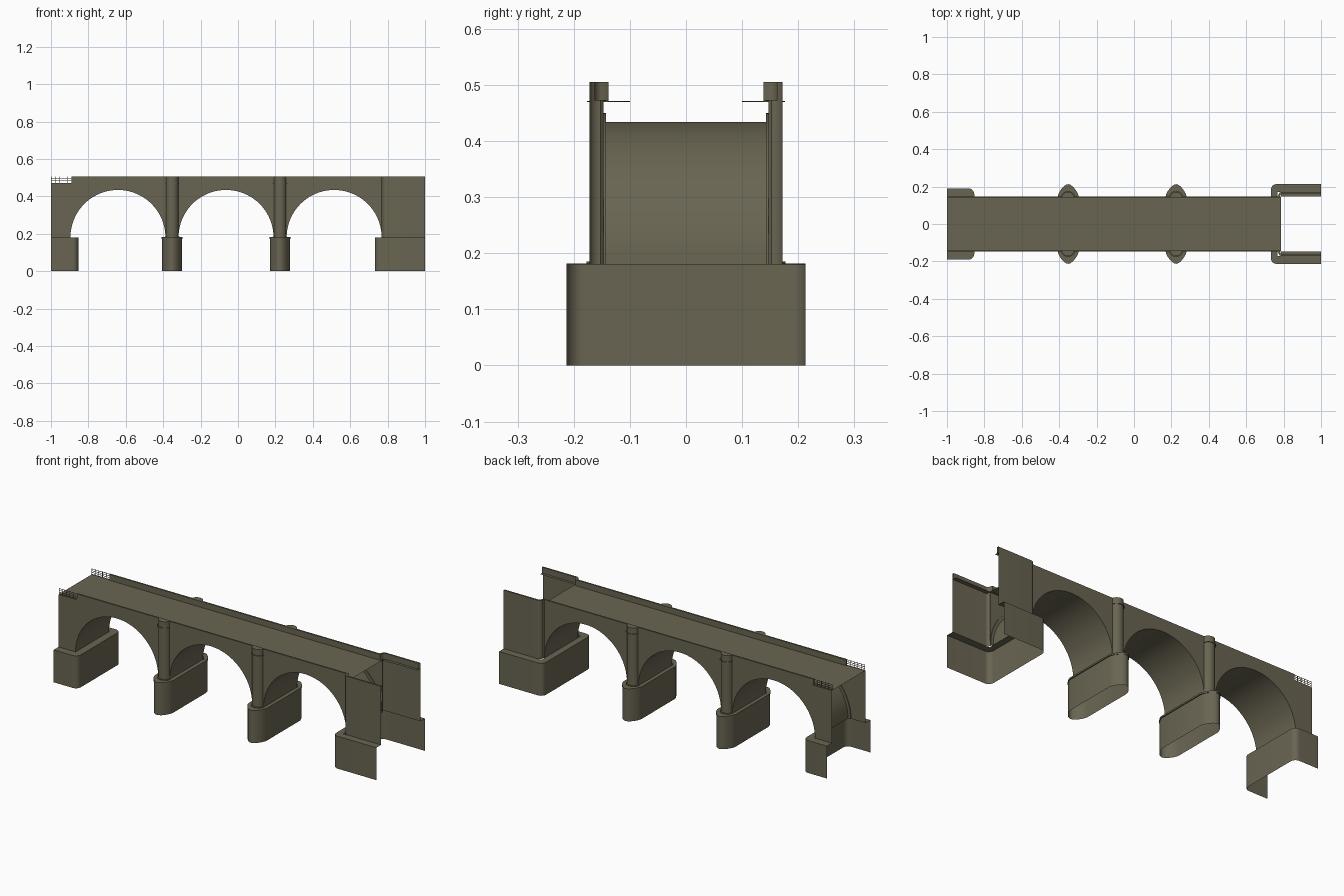
import bpy, bmesh, math
from mathutils import Vector

if "Cube" in bpy.data.objects:
    bpy.data.objects.remove(bpy.data.objects["Cube"])

stone = bpy.data.materials.new("olive stone")
stone.diffuse_color = (0.142, 0.130, 0.085, 1)
stone.use_nodes = True
stone.node_tree.nodes["Principled BSDF"].inputs["Base Color"].default_value = stone.diffuse_color

ARCHES = (-0.642, -0.064, 0.514)   # arch centres
PIERS = (-0.352, 0.225)            # pier centres
SPRING, R_IN, R_OUT = 0.18, 0.254, 0.27
DECK, TOP = 0.472, 0.505
N = 40


def finish(bm, name, ref=None, inward=False, smooth=True):
    """Make an object; open sheets are turned away from (or toward) ref."""
    bmesh.ops.remove_doubles(bm, verts=bm.verts, dist=1e-5)
    bmesh.ops.recalc_face_normals(bm, faces=bm.faces)
    if ref is not None:
        tot = sum(f.normal.dot(f.calc_center_median() - Vector(ref)) * f.calc_area() for f in bm.faces)
        if (tot < 0) != inward:
            bmesh.ops.reverse_faces(bm, faces=bm.faces)
    me = bpy.data.meshes.new(name)
    bm.to_mesh(me)
    bm.free()
    me.materials.append(stone)
    ob = bpy.data.objects.new(name, me)
    bpy.context.collection.objects.link(ob)
    if smooth:
        bpy.ops.object.select_all(action='DESELECT')
        ob.select_set(True)
        bpy.context.view_layer.objects.active = ob
        bpy.ops.object.shade_smooth_by_angle(angle=math.radians(35))
    return ob


def face(bm, pts):
    return bm.faces.new([bm.verts.new(p) for p in pts])


def wall(bm, path, z0, z1):
    """Vertical sheet along a plan path."""
    for (x0, y0), (x1, y1) in zip(path, path[1:]):
        face(bm, [(x0, y0, z0), (x1, y1, z0), (x1, y1, z1), (x0, y0, z1)])


def prism(bm, outline, z0, z1, bottom=True):
    """Solid from a plan outline, optionally open below."""
    wall(bm, outline + outline[:1], z0, z1)
    if bottom:
        face(bm, [(x, y, z0) for x, y in outline])
    face(bm, [(x, y, z1) for x, y in outline])


def box(bm, x0, x1, y0, y1, z0, z1):
    prism(bm, [(x0, y0), (x1, y0), (x1, y1), (x0, y1)], z0, z1)


def arc(cx, cy, r, a0, a1, n):
    return [(cx + r * math.cos(math.radians(a0 + (a1 - a0) * i / n)),
             cy + r * math.sin(math.radians(a0 + (a1 - a0) * i / n))) for i in range(n + 1)]


# vaults
for i, c in enumerate(ARCHES):
    bm = bmesh.new()
    for (x0, z0), (x1, z1) in zip(arc(c, SPRING, R_IN, 180, 0, N), arc(c, SPRING, R_IN, 180, 0, N)[1:]):
        face(bm, [(x0, -0.147, z0), (x1, -0.147, z1), (x1, 0.147, z1), (x0, 0.147, z0)])
    finish(bm, f"arch_vault_{i + 1}", (c, 0, SPRING), inward=True)

# deck, wider between the right wing walls
bm = bmesh.new()
face(bm, [(-1, -0.147, DECK), (0.785, -0.147, DECK), (0.785, 0.147, DECK), (-1, 0.147, DECK)])
for s in (-1, 1):
    face(bm, [(0.785, s * 0.147, DECK), (1, s * 0.147, DECK), (1, s * 0.17, DECK), (0.785, s * 0.17, DECK)])
finish(bm, "deck", (0, 0, 0), smooth=False)

for s, side in ((-1, "front"), (1, "back")):
    # spandrel wall: strips from the arch curves up to the deck
    low = [(-1, SPRING)]
    for c in ARCHES:
        low += arc(c, SPRING, R_IN, 180, 0, N)
    low.append((0.785, SPRING))
    bm = bmesh.new()
    y = s * 0.147
    for (x0, z0), (x1, z1) in zip(low, low[1:]):
        if abs(x1 - x0) > 1e-6:
            face(bm, [(x0, y, z0), (x1, y, z1), (x1, y, DECK), (x0, y, DECK)])
    finish(bm, f"{side}_spandrel_wall", (0, 0, 0.3), smooth=False)

    # arch rings flush behind the wall face
    for i, c in enumerate(ARCHES):
        bm = bmesh.new()
        p, q = arc(c, SPRING, R_IN, 180, 0, N), arc(c, SPRING, R_OUT, 180, 0, N)
        ya, yb = s * 0.1425, s * 0.147
        for k in range(N):
            (a, b), (d, e), (f, g), (h, j) = p[k], p[k + 1], q[k + 1], q[k]
            face(bm, [(a, ya, b), (d, ya, e), (f, ya, g), (h, ya, j)])
            face(bm, [(h, ya, j), (f, ya, g), (f, yb, g), (h, yb, j)])
        finish(bm, f"{side}_arch_ring_{i + 1}")

    # parapet
    bm = bmesh.new()
    box(bm, -0.888, 0.776, s * 0.138, s * 0.147, DECK - 0.001, TOP)
    finish(bm, f"{side}_parapet", smooth=False)

    # right wing wall stepping outward, with parapet thickness on top
    outer = [(0.767, 0.147)] + arc(0.792, 0.152, 0.02, 180, 90, 8) + [(1, 0.172)]
    inner = [(0.776, 0.138)] + arc(0.797, 0.147, 0.016, 180, 90, 8) + [(1, 0.163)]
    outer = [(x, s * v) for x, v in outer]
    inner = [(x, s * v) for x, v in inner]
    bm = bmesh.new()
    wall(bm, outer, SPRING, TOP)
    wall(bm, inner, DECK, TOP)
    for a, b, c, d in zip(outer, outer[1:], inner[1:], inner):
        face(bm, [(*p, TOP) for p in (a, b, c, d)])
    finish(bm, f"{side}_wing_wall", (0.85, 0, 0.3))

    # railing at the left end
    bm = bmesh.new()
    for k in range(4):
        z = 0.474 + k * 0.0098
        box(bm, -1, -0.888, s * 0.142, s * 0.144, z - 0.001, z + 0.001)
    for k in range(6):
        x = -0.999 + k * 0.022
        box(bm, x - 0.001, x + 0.001, s * 0.142, s * 0.144, DECK, TOP)
    finish(bm, f"{side}_railing", smooth=False)

    # half-round columns with a round plate at deck level and a base collar
    for i, c in enumerate(PIERS):
        bm = bmesh.new()
        for r, a, z0, z1 in ((0.034, 15.5, 0.18, DECK), (0.034, 0, DECK, TOP), (0.039, 13.5, 0.18, 0.185)):
            prism(bm, [(x, s * v) for x, v in arc(c, 0.138, r, a, 180 - a, 20)], z0, z1)
        prism(bm, [(x, s * v) for x, v in arc(c, 0.138, 0.038, 0, 360, 32)[:-1]], 0.469, DECK - 0.0005)
        finish(bm, f"{side}_column_{i + 1}")


# piers with pointed, rounded cutwaters
def pier_outline(c, w, tip):
    half = [(w, 0.147), (w * 0.93, 0.161), (w * 0.8, 0.175), (w * 0.62, 0.189), (w * 0.42, 0.201)]
    half += [(w * 0.2, tip - 0.003), (0, tip)]
    up = half + [(-x, y) for x, y in half[-2::-1]]
    return [(c + x, y) for x, y in up] + [(c - x, -y) for x, y in up]


for i, c in enumerate(PIERS):
    bm = bmesh.new()
    wall(bm, pier_outline(c, 0.053, 0.211) + pier_outline(c, 0.053, 0.211)[:1], 0, 0.172)
    prism(bm, pier_outline(c, 0.056, 0.213), 0.172, 0.1815, bottom=False)
    finish(bm, f"pier_{i + 1}", (c, 0, 0.1))

# open-ended abutment bases with a ledge around the walls
for name, d, x_in, w, wx, wy in (("left", -1, -0.854, 0.19, -0.897, 0.147),
                                 ("right", 1, 0.732, 0.213, 0.768, 0.172)):
    r = 0.03
    half = [(d, w)] + [(x_in + d * (r - u), v) for u, v in arc(0, w - r, r, 90, 0, 8)]
    path = half + [(x, -y) for x, y in reversed(half)]
    bm = bmesh.new()
    wall(bm, path, 0, SPRING)
    # ledge as two side pieces and a strip at the arch foot
    for s in (-1, 1):
        face(bm, [(x, s * y, SPRING) for x, y in half + [(x_in, wy), (wx, wy), (d, wy)]])
    face(bm, [(x_in, -wy, SPRING), (wx, -wy, SPRING), (wx, wy, SPRING), (x_in, wy, SPRING)])
    finish(bm, f"{name}_abutment_base", (d, 0, 0.05))
